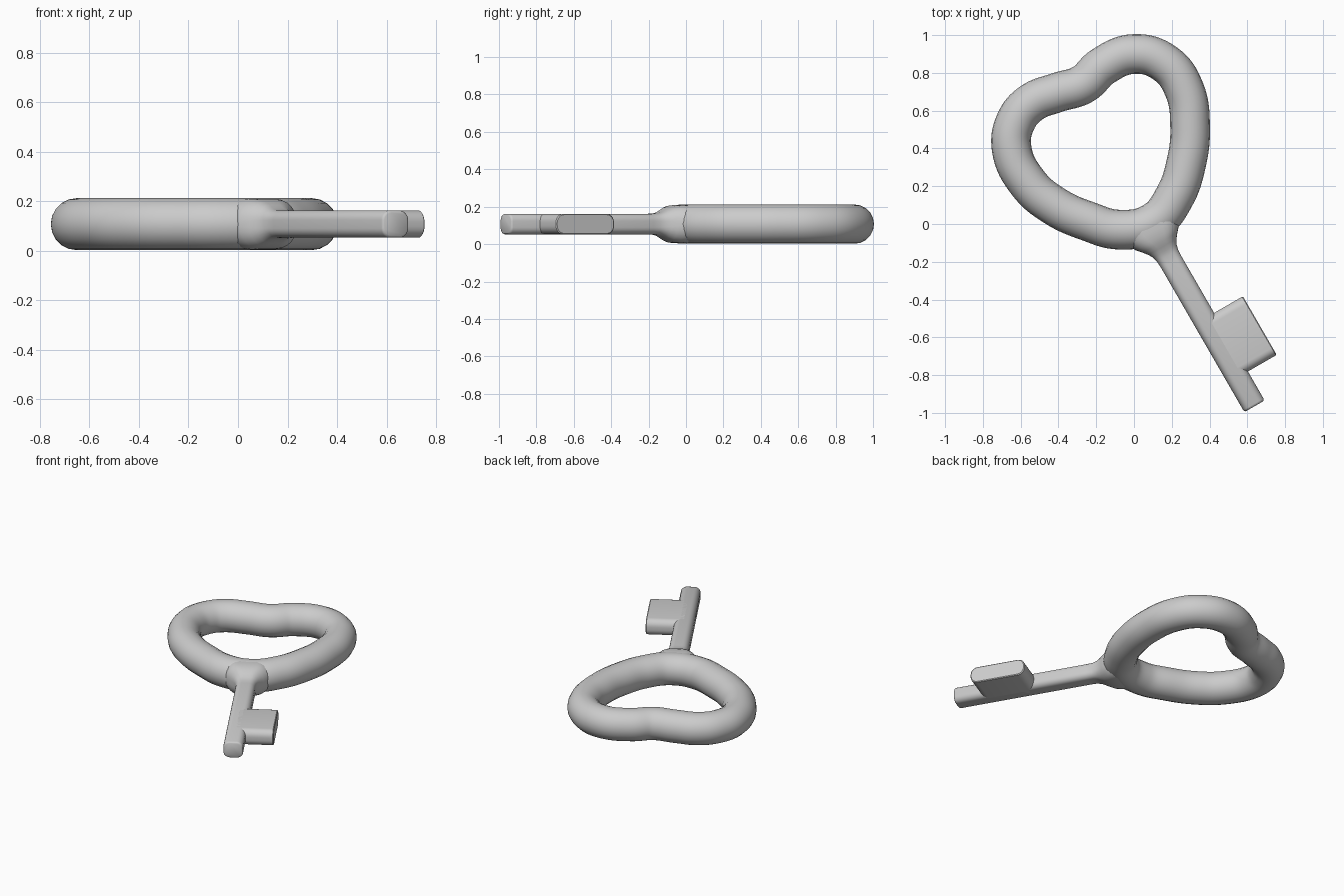
import bpy, bmesh
from math import radians, cos, sin, pi
from mathutils import Matrix, Vector

cube = bpy.data.objects.get("Cube")
if cube:
    bpy.data.objects.remove(cube, do_unlink=True)

MID_Z = 0.107
# Key frame: origin at the shaft tip, local y runs up the shaft
KEY = Matrix.Translation((0.638, -0.965, MID_Z)) @ Matrix.Rotation(radians(30), 4, 'Z')

metal = bpy.data.materials.new("grey_metal")
metal.use_nodes = True
color = (0.6, 0.6, 0.6, 1)
metal.diffuse_color = color
metal.node_tree.nodes["Principled BSDF"].inputs["Base Color"].default_value = color


def smooth(obj):
    bpy.ops.object.select_all(action='DESELECT')
    obj.select_set(True)
    bpy.context.view_layer.objects.active = obj
    bpy.ops.object.shade_smooth_by_angle(angle=radians(40))


def rounded_rect(w, h, r, steps=6):
    """Outline of a rectangle with half sizes w, h and corner radius r."""
    pts = []
    for k, (sx, sy) in enumerate(((1, 1), (-1, 1), (-1, -1), (1, -1))):
        for i in range(steps + 1):
            a = (k + i / steps) * pi / 2
            pts.append((sx * (w - r) + r * cos(a), sy * (h - r) + r * sin(a)))
    return pts


def loft(name, sections, place):
    """Skin rounded rectangles (distance, half width, half height, radius)."""
    bm = bmesh.new()
    rings = [[bm.verts.new(place(d, a, b)) for a, b in rounded_rect(w, h, r)]
             for d, w, h, r in sections]
    for lo, hi in zip(rings, rings[1:]):
        n = len(lo)
        for i in range(n):
            j = (i + 1) % n
            bm.faces.new((lo[i], lo[j], hi[j], hi[i]))
    bm.faces.new(rings[0])
    bm.faces.new(rings[-1])
    bmesh.ops.recalc_face_normals(bm, faces=bm.faces)
    mesh = bpy.data.meshes.new(name)
    bm.to_mesh(mesh)
    bm.free()
    obj = bpy.data.objects.new(name, mesh)
    bpy.context.collection.objects.link(obj)
    obj.matrix_world = KEY
    mesh.materials.append(metal)
    smooth(obj)


# Heart-shaped bow: round tube along a closed path
path = [(0, .9), (.165, .85), (.265, .715), (.297, .51), (.275, .315),
        (.215, .145), (.105, .01), (-.075, -.03), (-.245, .015), (-.42, .095),
        (-.56, .215), (-.648, .4), (-.625, .545), (-.545, .64), (-.41, .695),
        (-.27, .74), (-.165, .835)]
curve = bpy.data.curves.new("heart_bow", 'CURVE')
curve.dimensions = '3D'
curve.resolution_u = 8
curve.bevel_depth = 0.105
curve.bevel_resolution = 8
spline = curve.splines.new('BEZIER')
spline.bezier_points.add(len(path) - 1)
spline.use_cyclic_u = True
for point, (x, y) in zip(spline.bezier_points, path):
    point.co = (x, y, MID_Z)
    point.handle_left_type = point.handle_right_type = 'AUTO'
curve.materials.append(metal)
bow = bpy.data.objects.new("heart_bow", curve)
bpy.context.collection.objects.link(bow)
bpy.ops.object.select_all(action='DESELECT')
bow.select_set(True)
bpy.context.view_layer.objects.active = bow
bpy.ops.object.convert(target='MESH')
smooth(bpy.context.view_layer.objects.active)

# Shaft, flaring softly into the bow
loft("shaft", [(0, .053, .046, .032), (.004, .059, .052, .036), (.012, .062, .055, .038),
               (.88, .062, .055, .038), (.92, .064, .056, .04), (.95, .072, .064, .048),
               (.975, .086, .077, .062), (1.0, .106, .089, .076), (1.03, .132, .098, .088),
               (1.07, .15, .102, .095), (1.1, .15, .102, .095)],
     lambda d, a, b: Vector((a, d, b)))

# Bit: flat tooth on the side of the shaft
loft("bit", [(0, .179, .055, .045), (.233, .179, .055, .045), (.238, .174, .05, .042)],
     lambda d, a, b: Vector((d, .356 + a, b)))
